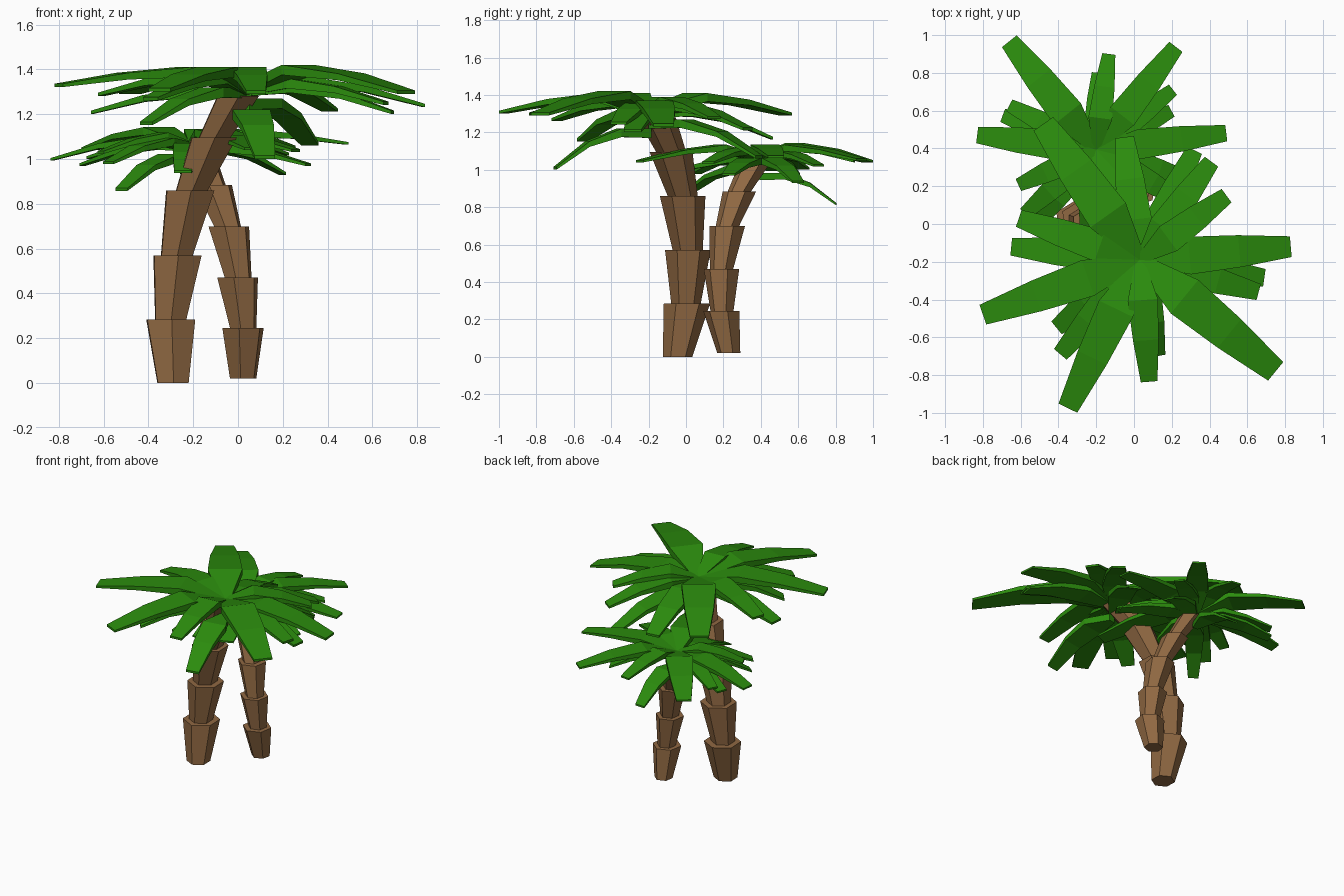
import bpy, bmesh
from math import cos, sin, pi, radians
from mathutils import Vector, Matrix

if "Cube" in bpy.data.objects:
    bpy.data.objects.remove(bpy.data.objects["Cube"])


def material(name, rgb):
    m = bpy.data.materials.new(name)
    m.diffuse_color = (*rgb, 1)
    m.use_nodes = True
    m.node_tree.nodes["Principled BSDF"].inputs["Base Color"].default_value = m.diffuse_color
    return m


BARK = material("bark", (0.28, 0.14, 0.055))
LEAF = material("leaf", (0.024, 0.26, 0.004))


def loft(bm, rings):
    """Skin a list of closed rings and cap both ends."""
    vs = [[bm.verts.new(p) for p in r] for r in rings]
    n = len(vs[0])
    for a, b in zip(vs, vs[1:]):
        for i in range(n):
            j = (i + 1) % n
            bm.faces.new((a[i], a[j], b[j], b[i]))
    bm.faces.new(vs[0][::-1])
    bm.faces.new(vs[-1])


def finish(bm, name, mat):
    bmesh.ops.recalc_face_normals(bm, faces=bm.faces)
    me = bpy.data.meshes.new(name)
    bm.to_mesh(me)
    bm.free()
    me.materials.append(mat)
    ob = bpy.data.objects.new(name, me)
    bpy.context.collection.objects.link(ob)
    return ob


def hexagon(c, r):
    return [Vector(c) + Vector((r * cos(a), r * sin(a), 0))
            for a in (radians(32) + k * pi / 3 for k in range(6))]


# Trunk: stacked flared hexagonal sections, leaning more toward the top
SECTIONS = [
    ((-0.29, -0.045, 0), (-0.30, 0.005, 0.285), 0.124),
    ((-0.30, 0.0, 0.285), (-0.27, 0.01, 0.57), 0.122),
    ((-0.275, 0.01, 0.56), (-0.213, -0.018, 0.86), 0.122),
    ((-0.21, -0.015, 0.85), (-0.107, -0.08, 1.095), 0.115),
    ((-0.11, -0.075, 1.085), (0.0, -0.16, 1.28), 0.105),
]
bm = bmesh.new()
for b, t, r in SECTIONS:
    loft(bm, [hexagon(b, 0.079), hexagon(t, r)])
trunk = finish(bm, "tall_palm_trunk", BARK)

# Fronds: tip x, tip y, tip z, height of the arch, width factor
FRONDS = [
    (-0.80, -0.48, 1.33, 1.41, 1.0), (-0.35, -0.975, 1.31, 1.41, 1.0),
    (0.75, -0.78, 1.30, 1.42, 1.15), (0.83, -0.12, 1.24, 1.37, 1.0),
    (0.69, -0.285, 1.21, 1.34, 0.85), (0.66, -0.36, 1.25, 1.36, 0.8),
    (0.08, -0.835, 1.30, 1.41, 0.8), (0.12, -0.70, 1.01, 1.22, 0.85),
    (-0.41, -0.55, 1.16, 1.32, 0.8), (-0.39, -0.69, 1.27, 1.38, 0.8),
    (-0.65, -0.12, 1.21, 1.32, 0.85), (-0.61, 0.03, 1.29, 1.39, 0.85),
    (-0.48, 0.53, 1.30, 1.41, 1.15), (-0.05, 0.46, 1.17, 1.33, 0.9),
    (0.32, 0.39, 1.07, 1.27, 0.8), (0.41, 0.33, 1.22, 1.36, 0.8),
    (0.49, 0.15, 1.28, 1.39, 0.8),
]
CROWN = Vector((0.03, -0.19, 0))


def frond(bm, x, y, z, peak, w):
    out = Vector((x, y, 0)) - CROWN
    side = Vector((-out.y, out.x, 0)).normalized()
    drop = peak - z
    root = min(1.33, peak)
    profile = [(0, root, 0.03, 0.05), (0.33, peak, 0.10, 0.045),
               (0.66, peak - 0.32 * drop, 0.085, 0.03), (1, z + 0.006, 0.055, 0.015)]
    rings = []
    for t, h, half, thick in profile:
        c = CROWN + out * t + Vector((0, 0, h))
        s, d = side * half * w, Vector((0, 0, -thick))
        rings.append([c - s, c + s, c + s + d, c - s + d])
    loft(bm, rings)


bm = bmesh.new()
for f in FRONDS:
    frond(bm, *f)
crown = finish(bm, "tall_palm_fronds", LEAF)

# Short palm: a smaller copy of the tall one, turned the other way
move = (Matrix.Translation((0.022, 0.225, 0.02)) @ Matrix.Rotation(radians(168), 4, 'Z')
        @ Matrix.Scale(0.79, 4) @ Matrix.Translation((0.29, 0.04, 0)))
for src, name in ((trunk, "short_palm_trunk"), (crown, "short_palm_fronds")):
    ob = src.copy()
    ob.data = src.data.copy()
    ob.name = name
    ob.data.transform(move)
    bpy.context.collection.objects.link(ob)
